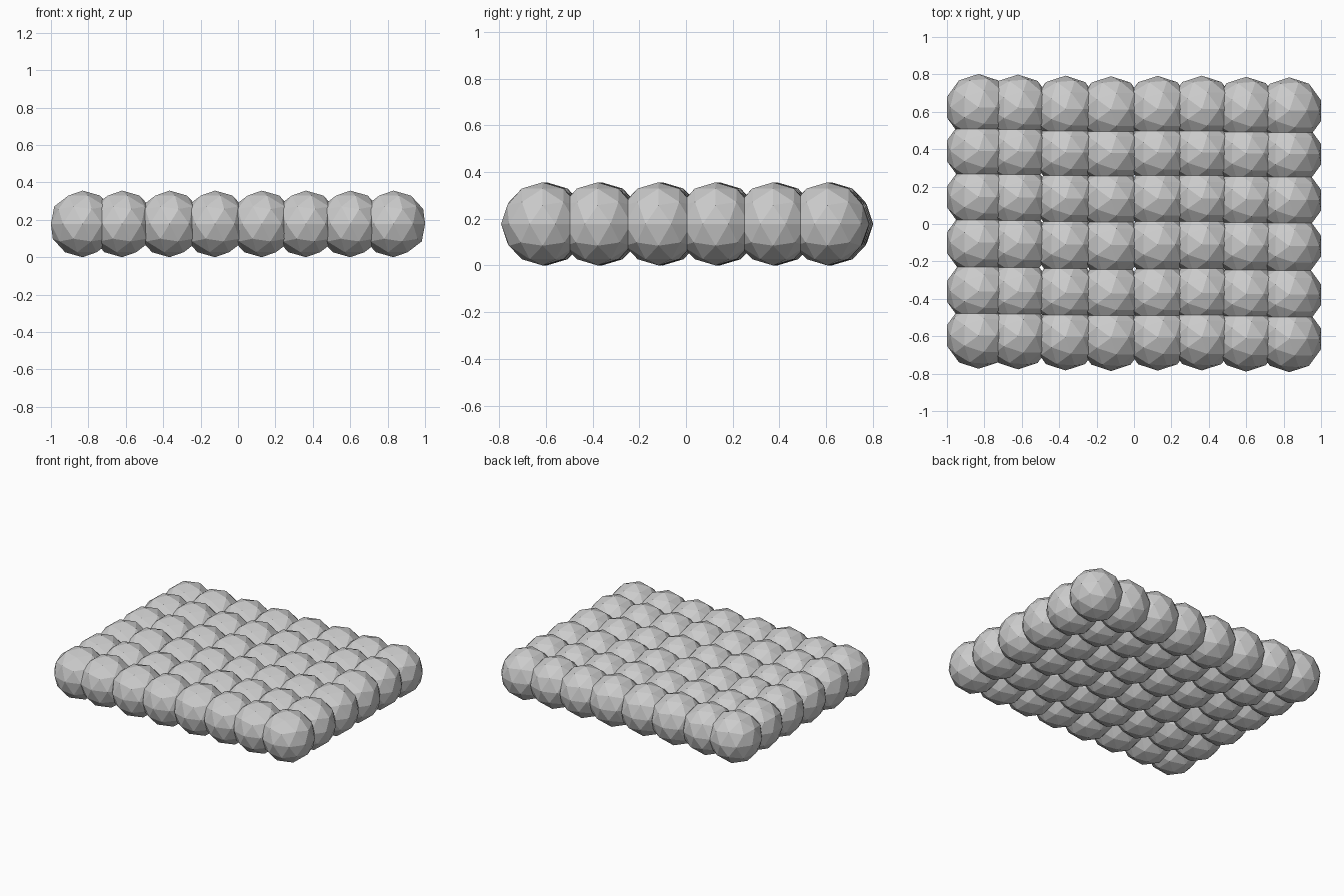
import bpy, bmesh
from mathutils import Matrix

if "Cube" in bpy.data.objects:
    bpy.data.objects.remove(bpy.data.objects["Cube"])

R = 0.178
# column x positions, small y shift per column, row y positions
COL_X = [-0.831, -0.62, -0.366, -0.123, 0.127, 0.363, 0.60, 0.831]
COL_SHIFT = [0.018, 0.015, 0.009, 0.006, 0.008, 0.009, 0.003, 0.0]
ROW_Y = [-0.614, -0.378, -0.118, 0.127, 0.373, 0.606]

grey = bpy.data.materials.new("light grey")
grey.diffuse_color = (0.6, 0.6, 0.6, 1)
grey.use_nodes = True
grey.node_tree.nodes["Principled BSDF"].inputs["Base Color"].default_value = grey.diffuse_color


def ball_row(index, y):
    """One row of overlapping low-poly balls."""
    bm = bmesh.new()
    for x, shift in zip(COL_X, COL_SHIFT):
        bmesh.ops.create_icosphere(bm, subdivisions=2, radius=R,
                                   matrix=Matrix.Translation((x, y + shift, R)))
    mesh = bpy.data.meshes.new(f"ball_row_{index}")
    bm.to_mesh(mesh)
    bm.free()
    mesh.materials.append(grey)
    bpy.context.collection.objects.link(bpy.data.objects.new(mesh.name, mesh))


# mat of six rows by eight columns
for i, y in enumerate(ROW_Y):
    ball_row(i + 1, y)
